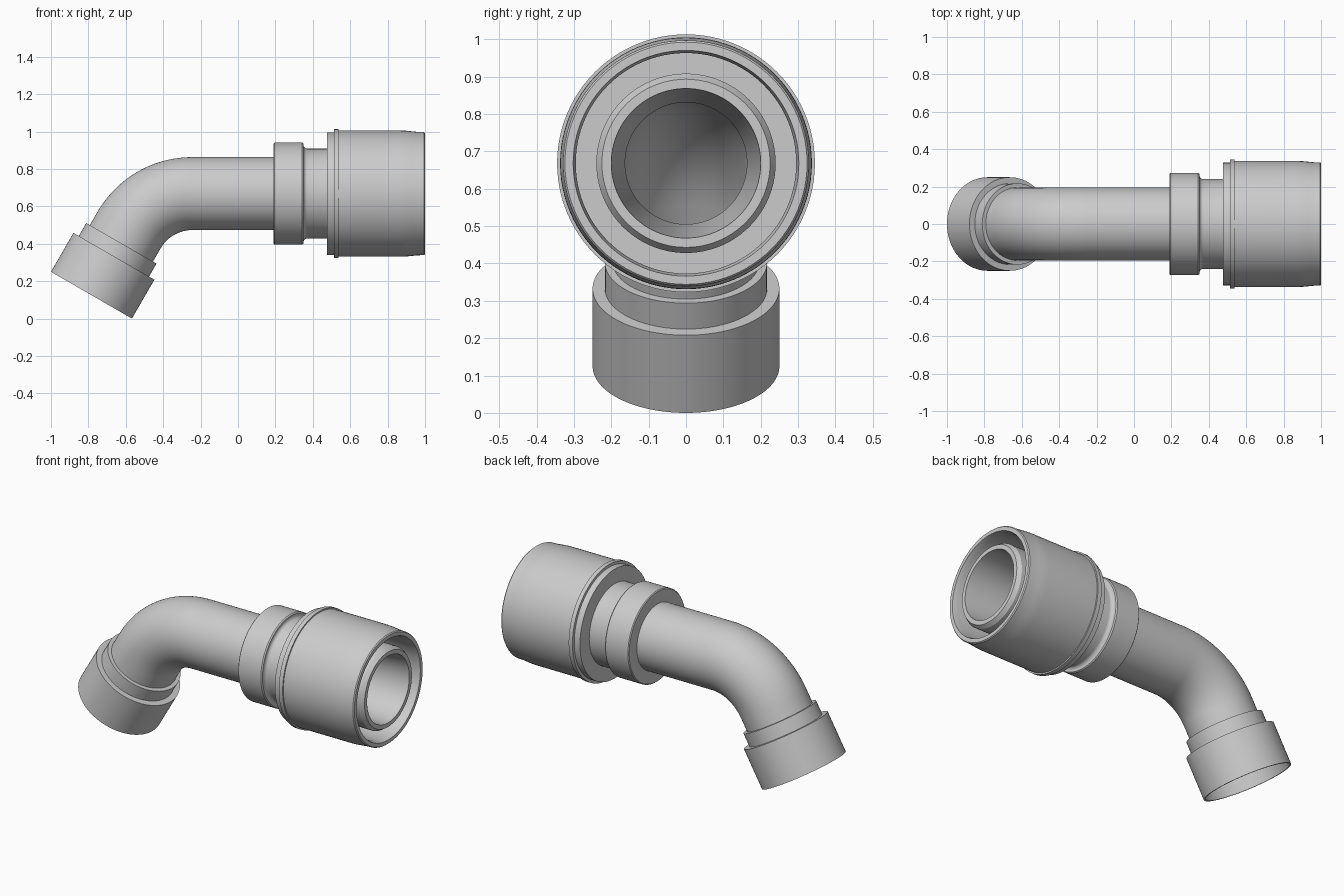
import bpy, bmesh, math
from mathutils import Vector

if "Cube" in bpy.data.objects:
    bpy.data.objects.remove(bpy.data.objects["Cube"])

SEG = 96
AXIS_Z = 0.668
BEND_R = 0.39
ANGLE = math.radians(60)
END = Vector((-0.7835, 0, 0.125))                      # centre of the lower end face
DIR = Vector((math.cos(ANGLE), 0, math.sin(ANGLE)))    # lower axis, pointing up the pipe
X = Vector((1, 0, 0))


def skin(name, rings):
    """Join circles (centre, axis, radius) into one closed tubular solid."""
    bm = bmesh.new()
    loops = []
    for c, d, r in rings:
        side, up = Vector((0, 1, 0)), d.cross(Vector((0, 1, 0)))
        loops.append([bm.verts.new(c + r * (math.cos(a) * side + math.sin(a) * up))
                      for a in (2 * math.pi * i / SEG for i in range(SEG))])
    for k in range(len(loops)):
        a, b = loops[k], loops[(k + 1) % len(loops)]
        for i in range(SEG):
            j = (i + 1) % SEG
            bm.faces.new((a[i], a[j], b[j], b[i]))
    bmesh.ops.recalc_face_normals(bm, faces=bm.faces)
    me = bpy.data.meshes.new(name)
    bm.to_mesh(me)
    bm.free()
    ob = bpy.data.objects.new(name, me)
    bpy.context.collection.objects.link(ob)
    bpy.ops.object.select_all(action='DESELECT')
    ob.select_set(True)
    bpy.context.view_layer.objects.active = ob
    bpy.ops.object.shade_smooth_by_angle(angle=math.radians(25))
    return ob


def lathe(name, origin, axis, profile):
    return skin(name, [(origin + axis * t, axis, r) for t, r in profile])


# bent pipe: straight run, 60 degree bend, short leg into the lower collar
corner_t = (AXIS_Z - END.z) / DIR.z
corner = END + DIR * corner_t
tangent = BEND_R * math.tan(ANGLE / 2)
bend_start = corner + X * tangent
pivot = bend_start - Vector((0, 0, BEND_R))
path = [(Vector((0.25, 0, AXIS_Z)), X)]
for i in range(25):
    a = ANGLE * i / 24
    path.append((pivot + BEND_R * Vector((-math.sin(a), 0, math.cos(a))),
                 Vector((math.cos(a), 0, math.sin(a)))))
path.append((END + DIR * 0.22, DIR))
skin("bent_pipe", [(c, d, 0.195) for c, d in path]
     + [(c, d, 0.163) for c, d in reversed(path)])

# lower stepped collar, open at the end face
lathe("end_collar", END, DIR, [
    (0, 0.25), (0.24, 0.25), (0.24, 0.217), (0.32, 0.217), (0.32, 0.19),
    (0.2, 0.19), (0.2, 0.235), (0, 0.24)])

# neck and hose socket: outer shell, deep annular gap, inner nozzle and bore
fillet = [(0.37 - 0.02 * math.sin(a), 0.26 - 0.02 * math.cos(a))
          for a in (math.pi / 2 * (1 - i / 5) for i in range(6))]
lathe("hose_socket", Vector((0, 0, AXIS_Z)), X, [
    (0.19, 0.19), (0.19, 0.268), (0.195, 0.273), (0.343, 0.273), (0.35, 0.268)]
    + fillet + [
    (0.475, 0.24), (0.475, 0.328), (0.513, 0.328), (0.513, 0.345), (0.538, 0.345),
    (0.538, 0.337), (0.87, 0.337), (0.9, 0.336), (0.93, 0.333), (0.96, 0.330),
    (0.994, 0.329), (1.0, 0.324), (1.0, 0.302), (0.97, 0.295), (0.6, 0.295),
    (0.6, 0.24), (0.975, 0.24), (0.998, 0.225), (0.998, 0.2), (0.5, 0.163),
    (0.2, 0.163)])
